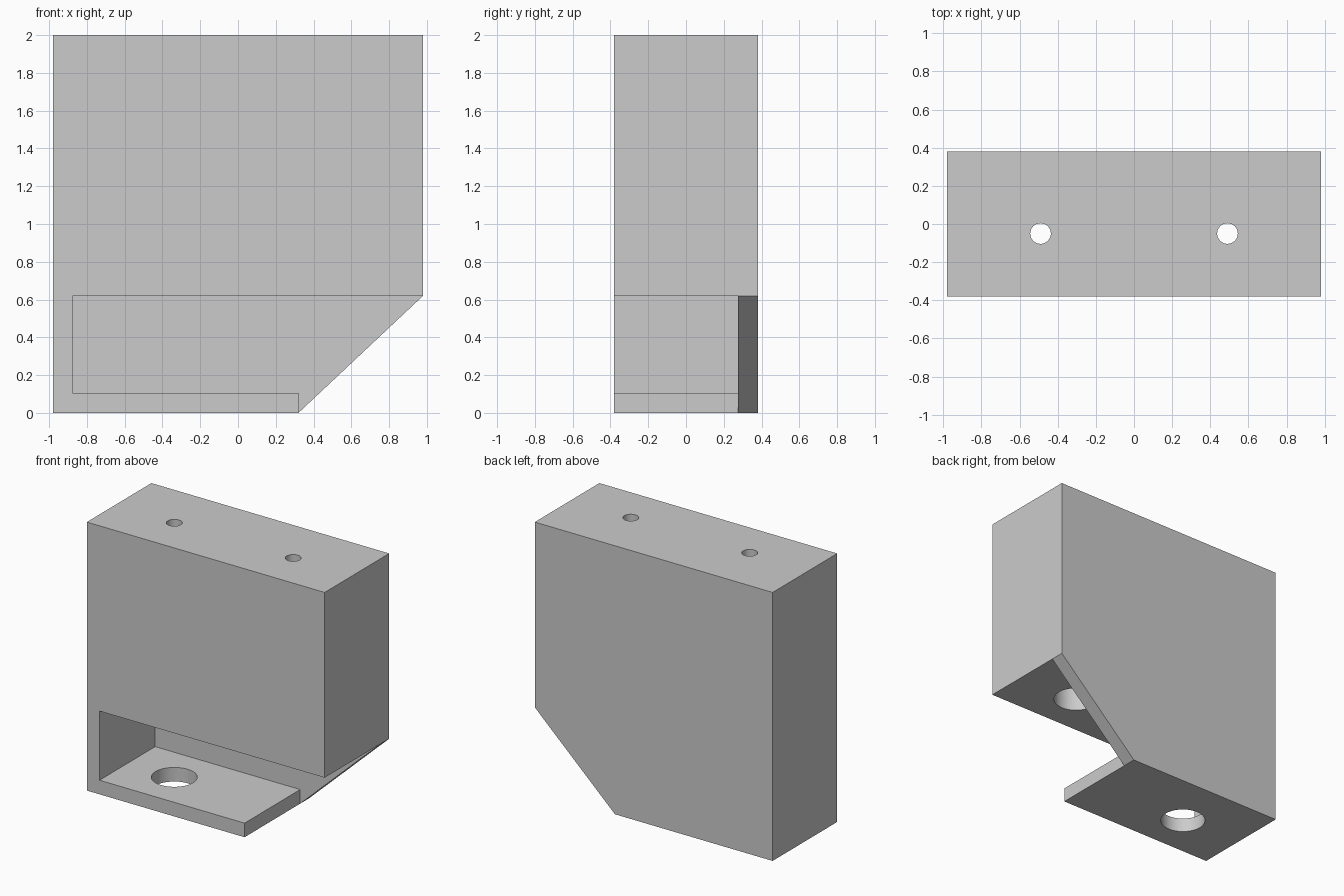
import bpy
import bmesh
from math import radians

cube = bpy.data.objects.get("Cube")
if cube:
    bpy.data.objects.remove(cube, do_unlink=True)

# Main dimensions
X, Y, TOP = 0.98, 0.38, 2.0
WALL = 0.105
CEILING = 0.62          # underside of the upper block
FOOT_END = 0.32         # where the base plate stops
HOLE_Y = -0.05
POCKET_TOP = 1.74       # end of the wide bores

grey = bpy.data.materials.new("light grey")
grey.use_nodes = True
colour = (0.6, 0.6, 0.6, 1)
grey.diffuse_color = colour
grey.node_tree.nodes["Principled BSDF"].inputs["Base Color"].default_value = colour


def extrude_profile(name, profile, y0, y1):
    """Solid made from an x-z outline swept along y."""
    bm = bmesh.new()
    face = bm.faces.new([bm.verts.new((x, y0, z)) for x, z in profile])
    swept = bmesh.ops.extrude_face_region(bm, geom=[face])["geom"]
    bmesh.ops.translate(bm, vec=(0, y1 - y0, 0),
                        verts=[v for v in swept if isinstance(v, bmesh.types.BMVert)])
    bmesh.ops.recalc_face_normals(bm, faces=bm.faces)
    mesh = bpy.data.meshes.new(name)
    bm.to_mesh(mesh)
    bm.free()
    mesh.materials.append(grey)
    obj = bpy.data.objects.new(name, mesh)
    bpy.context.collection.objects.link(obj)
    return obj


def cylinder(name, x, radius, z0, z1):
    bpy.ops.mesh.primitive_cylinder_add(vertices=64, radius=radius, depth=z1 - z0,
                                        location=(x, HOLE_Y, (z0 + z1) / 2))
    obj = bpy.context.object
    obj.name = name
    obj.data.materials.append(grey)
    return obj


# Bracket body with the sloped lower corner
body = extrude_profile("bracket_body",
                       [(-X, 0), (FOOT_END, 0), (X, CEILING), (X, TOP), (-X, TOP)], -Y, Y)

# Opening between base plate and block, leaving the left and back walls
cutters = [extrude_profile("opening_cutter",
                           [(-X + WALL, WALL), (FOOT_END, WALL), (FOOT_END, -0.2),
                            (X + 0.2, -0.2), (X + 0.2, CEILING), (-X + WALL, CEILING)],
                           -Y - 0.2, Y - WALL)]

# Screw holes with wide access bores from below
for side, x in (("right", -0.49), ("left", 0.49)):
    cutters.append(cylinder(side + "_bore_cutter", x, 0.155, -0.2, POCKET_TOP))
    cutters.append(cylinder(side + "_screw_cutter", x, 0.054, POCKET_TOP - 0.1, TOP + 0.2))

for cutter in cutters:
    cut = body.modifiers.new(cutter.name, "BOOLEAN")
    cut.operation = "DIFFERENCE"
    cut.solver = "EXACT"
    cut.object = cutter

# Bake the cuts and remove the helpers
bpy.ops.object.select_all(action="DESELECT")
body.select_set(True)
bpy.context.view_layer.objects.active = body
for name in [m.name for m in body.modifiers]:
    bpy.ops.object.modifier_apply(modifier=name)
for cutter in cutters:
    bpy.data.objects.remove(cutter, do_unlink=True)

bpy.ops.object.shade_smooth_by_angle(angle=radians(30))
